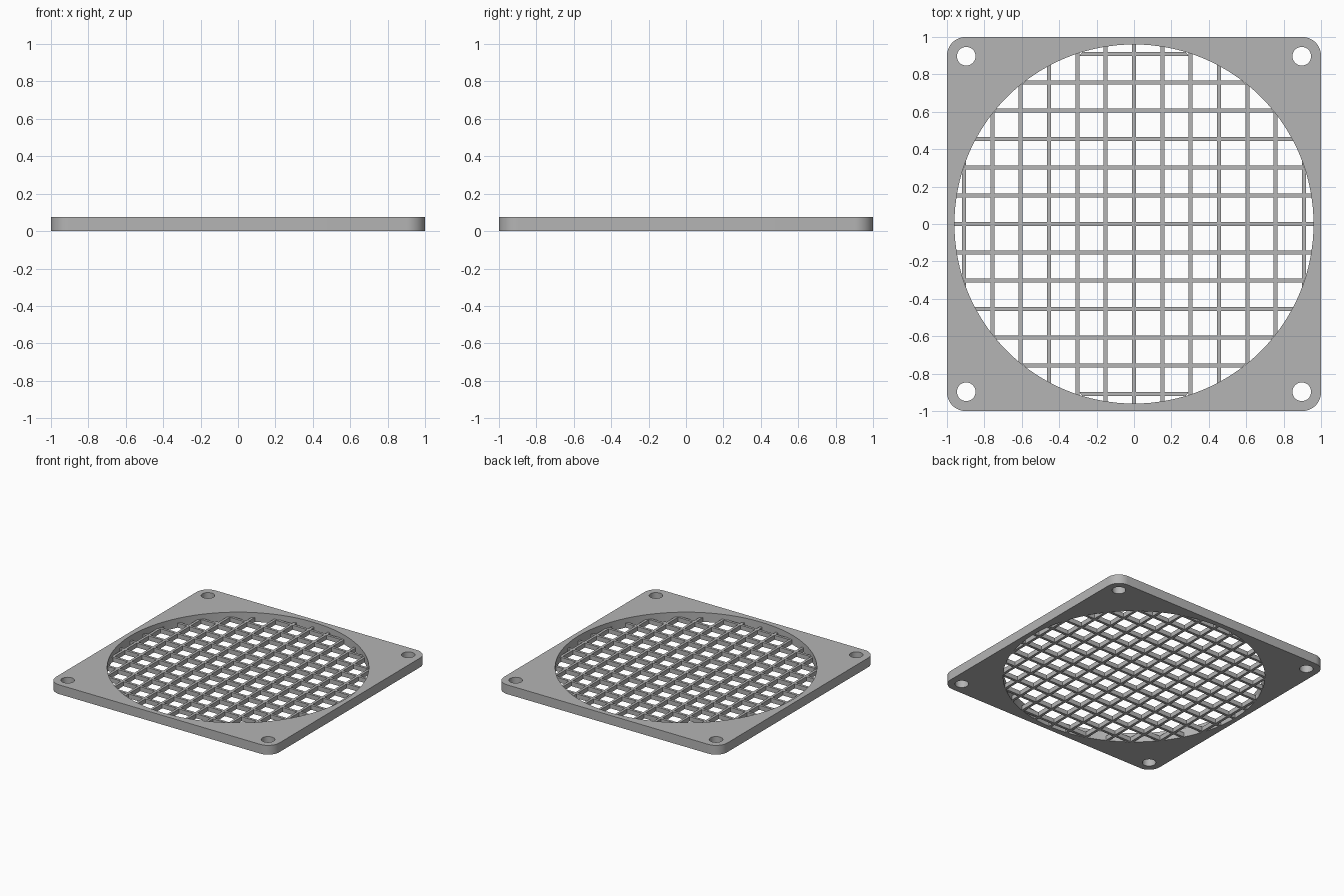
import bpy, bmesh, math

if "Cube" in bpy.data.objects:
    bpy.data.objects.remove(bpy.data.objects["Cube"])

THICK = 0.075      # frame height
R = 0.96           # round opening
BAR_H = 0.036      # grille height, flush with the underside
HALF = 0.0105      # half bar width
PITCH = 0.1515
N = 6              # bars each side of the middle one

grey = bpy.data.materials.new("grey plastic")
grey.diffuse_color = (0.46, 0.46, 0.46, 1)
grey.use_nodes = True
grey.node_tree.nodes["Principled BSDF"].inputs["Base Color"].default_value = grey.diffuse_color


def circle(cx, cy, r, n):
    return [(cx + r * math.cos(2 * math.pi * i / n),
             cy + r * math.sin(2 * math.pi * i / n)) for i in range(n)]


def rounded_square(half, r, n):
    pts = []
    for q, (sx, sy) in enumerate([(1, 1), (-1, 1), (-1, -1), (1, -1)]):
        for i in range(n + 1):
            a = math.pi / 2 * (q + i / n)
            pts.append((sx * (half - r) + r * math.cos(a),
                        sy * (half - r) + r * math.sin(a)))
    return pts


# Frame: rounded square outline with the opening and four screw holes
curve = bpy.data.curves.new("frame_outline", 'CURVE')
curve.dimensions = '2D'
curve.fill_mode = 'BOTH'
curve.extrude = THICK / 2
loops = [rounded_square(1, 0.1, 12), circle(0, 0, R, 128)]
loops += [circle(sx * 0.897, sy * 0.897, 0.05, 32) for sx in (-1, 1) for sy in (-1, 1)]
for pts in loops:
    spline = curve.splines.new('POLY')
    spline.points.add(len(pts) - 1)
    for p, (x, y) in zip(spline.points, pts):
        p.co = (x, y, 0, 1)
    spline.use_cyclic_u = True
frame = bpy.data.objects.new("frame", curve)
bpy.context.collection.objects.link(frame)
bpy.context.view_layer.objects.active = frame
frame.select_set(True)
bpy.ops.object.convert(target='MESH')
frame = bpy.context.view_layer.objects.active
bm = bmesh.new()
bm.from_mesh(frame.data)
bmesh.ops.remove_doubles(bm, verts=bm.verts, dist=1e-5)
bmesh.ops.translate(bm, verts=bm.verts, vec=(0, 0, THICK / 2))
bmesh.ops.recalc_face_normals(bm, faces=bm.faces)
bm.to_mesh(frame.data)
bm.free()
frame.data.materials.clear()
frame.data.materials.append(grey)
bpy.ops.object.shade_smooth_by_angle(angle=math.radians(30))


def prism(bm, pts):
    """Upright block from a counter-clockwise outline."""
    low = [bm.verts.new((x, y, 0)) for x, y in pts]
    top = [bm.verts.new((x, y, BAR_H)) for x, y in pts]
    bm.faces.new(low[::-1])
    bm.faces.new(top)
    for i in range(len(pts)):
        j = (i + 1) % len(pts)
        bm.faces.new((low[i], low[j], top[j], top[i]))


def reach(offset):
    return math.sqrt(R * R - offset * offset)


def grille_object(name, build):
    bm = bmesh.new()
    build(bm)
    bmesh.ops.recalc_face_normals(bm, faces=bm.faces)
    mesh = bpy.data.meshes.new(name)
    bm.to_mesh(mesh)
    bm.free()
    mesh.materials.append(grey)
    bpy.context.collection.objects.link(bpy.data.objects.new(name, mesh))


centres = [i * PITCH for i in range(-N, N + 1)]


# Lengthwise bars run the full chord of the opening
def long_bars(bm):
    for c in centres:
        a, b = c - HALF, c + HALF
        prism(bm, [(a, -reach(a)), (b, -reach(b)), (b, reach(b)), (a, reach(a))])


# Crosswise bars fill the gaps between the lengthwise ones
def cross_bars(bm):
    edges = [-R] + [c + s * HALF for c in centres for s in (-1, 1)] + [R]
    for c in centres:
        a, b = c - HALF, c + HALF
        for lo, hi in zip(edges[::2], edges[1::2]):
            la, lb = max(lo, -reach(a)), max(lo, -reach(b))
            ha, hb = min(hi, reach(a)), min(hi, reach(b))
            if ha - la > 0.001 and hb - lb > 0.001:
                prism(bm, [(la, a), (ha, a), (hb, b), (lb, b)])


grille_object("lengthwise_bars", long_bars)
grille_object("crosswise_bars", cross_bars)
